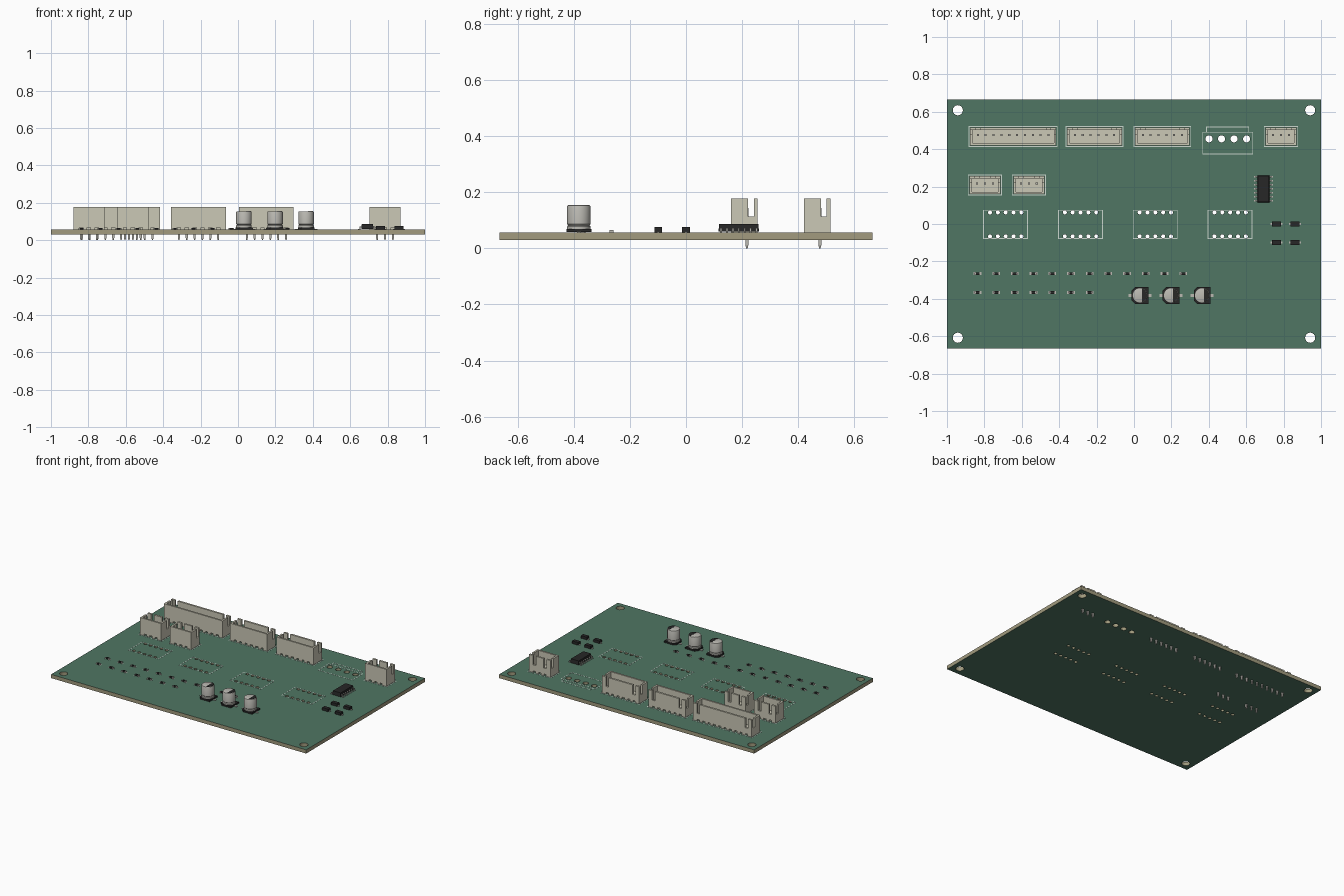
import bpy, bmesh, math
from mathutils import Matrix, Vector

if "Cube" in bpy.data.objects:
    bpy.data.objects.remove(bpy.data.objects["Cube"])

BOT, TOP = 0.030, 0.056      # circuit board bottom and top heights


def material(name, r, g, b):
    m = bpy.data.materials.new(name)
    m.diffuse_color = (r, g, b, 1)
    m.use_nodes = True
    m.node_tree.nodes["Principled BSDF"].inputs["Base Color"].default_value = m.diffuse_color
    return m


GREEN = material("solder_mask_green", 0.08, 0.18, 0.125)
CORE = material("board_core_tan", 0.36, 0.33, 0.21)
CREAM = material("cream_plastic", 0.60, 0.58, 0.47)
BLACK = material("black_plastic", 0.02, 0.02, 0.02)
METAL = material("tin_metal", 0.50, 0.49, 0.45)
SILK = material("silkscreen_white", 0.60, 0.68, 0.62)


def box(bm, x0, x1, y0, y1, z0, z1, mat=0):
    m = Matrix.LocRotScale(((x0 + x1) / 2, (y0 + y1) / 2, (z0 + z1) / 2), None,
                           (x1 - x0, y1 - y0, z1 - z0))
    verts = bmesh.ops.create_cube(bm, size=1, matrix=m)["verts"]
    for f in {f for v in verts for f in v.link_faces}:
        f.material_index = mat
    return verts


def finish(name, bm, *mats, smooth=False):
    me = bpy.data.meshes.new(name)
    bm.to_mesh(me)
    bm.free()
    for m in mats:
        me.materials.append(m)
    ob = bpy.data.objects.new(name, me)
    bpy.context.collection.objects.link(ob)
    if smooth:
        bpy.ops.object.select_all(action='DESELECT')
        ob.select_set(True)
        bpy.context.view_layer.objects.active = ob
        bpy.ops.object.shade_smooth_by_angle(angle=math.radians(35))
    return ob


def prism(bm, pts, z0, z1, mat=0):
    f = bm.faces.new([bm.verts.new((x, y, z0)) for x, y in pts])
    ret = bmesh.ops.extrude_face_region(bm, geom=[f])["geom"]
    moved = [v for v in ret if isinstance(v, bmesh.types.BMVert)]
    bmesh.ops.translate(bm, verts=moved, vec=(0, 0, z1 - z0))
    faces = {g for v in list(f.verts) + moved for g in v.link_faces}
    for g in faces:
        g.material_index = mat
    bmesh.ops.recalc_face_normals(bm, faces=list(faces))


# ---- layout: connectors are (centre x, pin row y, pin count)
PITCH = 0.042
CONNECTORS = [(-0.646, 0.477, 10), (-0.211, 0.477, 6), (0.152, 0.477, 6),
              (0.786, 0.477, 3), (-0.797, 0.217, 3), (-0.562, 0.217, 3)]
RELAYS = [-0.686 + 0.4 * i for i in range(4)]


def pin_xs(cx, n):
    return [cx + (i - (n - 1) / 2) * PITCH for i in range(n)]


# ---- board: one filled curve with round holes, extruded
holes = [(x, y, 0.027) for x in (-0.942, 0.942) for y in (-0.608, 0.608)]
holes += [(0.401 + 0.067 * i, 0.455, 0.019) for i in range(4)]
holes += [(cx + (i - 2) * PITCH, y, 0.011)
          for cx in RELAYS for i in range(5) for y in (0.062, -0.066)]
holes += [(x, py, 0.0085) for cx, py, n in CONNECTORS for x in pin_xs(cx, n)]
cu = bpy.data.curves.new("board_outline", 'CURVE')
cu.dimensions, cu.fill_mode, cu.extrude = '2D', 'BOTH', (TOP - BOT) / 2


def loop(pts):
    sp = cu.splines.new('POLY')
    sp.points.add(len(pts) - 1)
    for p, (x, y) in zip(sp.points, pts):
        p.co = (x, y, 0, 1)
    sp.use_cyclic_u = True


loop([(-1, -0.665), (1, -0.665), (1, 0.665), (-1, 0.665)])
for x, y, r in holes:
    n = 24 if r > 0.015 else 12
    loop([(x + r * math.cos(2 * math.pi * k / n), y + r * math.sin(2 * math.pi * k / n))
          for k in range(n)])
tmp = bpy.data.objects.new("board_outline", cu)
bpy.context.collection.objects.link(tmp)
me = bpy.data.meshes.new_from_object(tmp.evaluated_get(bpy.context.evaluated_depsgraph_get()))
bpy.data.objects.remove(tmp)
bm = bmesh.new()
bm.from_mesh(me)
bmesh.ops.remove_doubles(bm, verts=bm.verts, dist=1e-5)
bmesh.ops.recalc_face_normals(bm, faces=bm.faces)
bmesh.ops.translate(bm, verts=bm.verts, vec=(0, 0, (TOP + BOT) / 2))
for f in bm.faces:
    f.material_index = 0 if abs(f.normal.z) > 0.5 else 1
    f.smooth = False
finish("circuit_board", bm, GREEN, CORE)

# ---- printed outlines around empty footprints and connectors
bm = bmesh.new()


def line(x0, y0, x1, y1, t=0.002):
    box(bm, min(x0, x1) - t, max(x0, x1) + t, min(y0, y1) - t, max(y0, y1) + t,
        TOP, TOP + 0.0008)


def frame(x0, x1, y0, y1):
    for y in (y0, y1):
        line(x0, y, x1, y)
    for x in (x0, x1):
        line(x, y0, x, y1)


for cx in RELAYS:
    frame(cx - 0.118, cx + 0.117, -0.077, 0.073)
frame(0.368, 0.635, 0.374, 0.490)
line(0.387, 0.519, 0.613, 0.519)
for x in (0.387, 0.613):
    line(x, 0.49, x, 0.519)
for cx, py, n in CONNECTORS:
    h = (n - 1) * PITCH / 2 + 0.047
    frame(cx - h, cx + h, py - 0.0625, py + 0.0445)
finish("printed_outlines", bm, SILK)


# ---- connectors: open housing with slots, plus square pins
def connector(cx, py, n):
    h = (n - 1) * PITCH / 2 + 0.041
    xs = pin_xs(cx, n)
    y0, y1, zt = py - 0.057, py + 0.0385, 0.1765
    bm = bmesh.new()
    box(bm, cx - h, cx + h, y0, y1, TOP, zt)
    body = finish("connector_housing", bm, CREAM)
    bm = bmesh.new()
    box(bm, cx - h + 0.013, cx + h - 0.013, y0 + 0.012, y1 - 0.0135, 0.088, 0.2)
    box(bm, cx - h - 0.01, cx + h + 0.01, py + 0.004, py + 0.0245, 0.114, 0.21)
    for x in (xs[0], xs[-1]):
        box(bm, x - 0.011, x + 0.011, py + 0.015, y1 + 0.01, 0.110, 0.22)
    for x in xs:
        for a, b in ((y0 - 0.01, y0 + 0.016), (y1 - 0.012, y1 + 0.01)):
            box(bm, x - 0.009, x + 0.009, a, b, TOP - 0.01, TOP + 0.012)
    cutter = finish("connector_cutter", bm)
    cutter.hide_render = True
    mod = body.modifiers.new("cut", 'BOOLEAN')
    mod.object, mod.operation, mod.solver, mod.use_self = cutter, 'DIFFERENCE', 'EXACT', True
    bpy.context.view_layer.update()
    cut = bpy.data.meshes.new_from_object(
        body.evaluated_get(bpy.context.evaluated_depsgraph_get()))
    body.modifiers.clear()
    body.data = cut
    bpy.data.objects.remove(cutter)
    bm = bmesh.new()
    for x in xs:
        r = 0.0054
        box(bm, x - r, x + r, py - r, py + r, 0.012, 0.143)
        tip = box(bm, x - r, x + r, py - r, py + r, 0, 0.012)
        for v in tip:                                   # tapered tail
            if v.co.z < 0.006:
                v.co.x, v.co.y = x + (v.co.x - x) * 0.5, py + (v.co.y - py) * 0.5
    finish("connector_pins", bm, METAL)


for c in CONNECTORS:
    connector(*c)

# ---- driver chip with gull-wing legs
bm = bmesh.new()
cx, cy = 0.692, 0.188
for v in box(bm, cx - 0.033, cx + 0.033, cy - 0.0725, cy + 0.0725, TOP + 0.003, TOP + 0.030):
    if v.co.z > TOP + 0.02:
        v.co.x -= math.copysign(0.003, v.co.x - cx)
        v.co.y -= math.copysign(0.003, v.co.y - cy)
for i in range(7):
    y = cy + (i - 3) * 0.0213
    for s in (-1, 1):
        for a, b, z0, z1 in ((0.031, 0.041, 0.013, 0.017), (0.038, 0.042, 0.001, 0.017),
                             (0.038, 0.050, 0.001, 0.005)):
            xa, xb = sorted((cx + s * a, cx + s * b))
            box(bm, xa, xb, y - 0.0035, y + 0.0035, TOP + z0, TOP + z1, 1)
finish("driver_chip", bm, BLACK, METAL)

# ---- four small diodes
bm = bmesh.new()
for x in (0.762, 0.861):
    for y in (0.0, -0.099):
        box(bm, x - 0.023, x + 0.023, y - 0.0135, y + 0.0135, TOP + 0.001, TOP + 0.020)
        box(bm, x - 0.032, x + 0.032, y - 0.005, y + 0.005, TOP, TOP + 0.004, 1)
finish("diodes", bm, BLACK, METAL)

# ---- chip resistors and ceramic capacitors on solder pads
bm = bmesh.new()
for k, y in [(k, -0.265) for k in range(12)] + [(k, -0.366) for k in range(7)]:
    x = -0.837 + 0.1 * k
    box(bm, x - 0.009, x + 0.009, y - 0.007, y + 0.007, TOP + 0.001, TOP + 0.010)
    for s in (-1, 1):
        box(bm, x + s * 0.0115 - 0.003, x + s * 0.0115 + 0.003,
            y - 0.0068, y + 0.0068, TOP, TOP + 0.0095, 1)
        box(bm, x + s * 0.0145 - 0.006, x + s * 0.0145 + 0.006,
            y - 0.008, y + 0.008, TOP, TOP + 0.0008, 1)
finish("chip_resistors", bm, BLACK, METAL)

# ---- round can capacitors: lathed can, chamfered base, leads, dark mark
CAN = [(0.0, 0.008), (0.038, 0.008), (0.0415, 0.012), (0.0415, 0.022), (0.038, 0.026),
       (0.0415, 0.030), (0.0415, 0.093), (0.040, 0.0965), (0.037, 0.098), (0.0, 0.098)]
for cx in (0.032, 0.198, 0.364):
    cy = -0.382
    bm = bmesh.new()
    vs = [bm.verts.new((cx + r, cy, TOP + z)) for r, z in CAN]
    es = [bm.edges.new(p) for p in zip(vs, vs[1:])]
    bmesh.ops.spin(bm, geom=vs + es, cent=(cx, cy, 0), axis=(0, 0, 1),
                   angle=2 * math.pi, steps=32)
    bmesh.ops.remove_doubles(bm, verts=bm.verts, dist=1e-5)
    bmesh.ops.recalc_face_normals(bm, faces=bm.faces)
    finish("capacitor_can", bm, METAL, smooth=True)
    bm = bmesh.new()
    b, c = 0.0445, 0.018
    prism(bm, [(cx + x, cy + y) for x, y in
               ((b, -b), (b, b), (-b + c, b), (-b, b - c), (-b, -b + c), (-b + c, -b))],
          TOP + 0.002, TOP + 0.013)
    for s in (-1, 1):
        box(bm, cx + s * 0.042 - 0.019, cx + s * 0.042 + 0.019,
            cy - 0.007, cy + 0.007, TOP, TOP + 0.004, 1)
    arc = [math.radians(-75 + 10 * k) for k in range(16)]
    prism(bm, [(cx + 0.038 * math.cos(a), cy + 0.038 * math.sin(a)) for a in arc],
          TOP + 0.097, TOP + 0.0988)
    finish("capacitor_base_and_mark", bm, BLACK, METAL)
